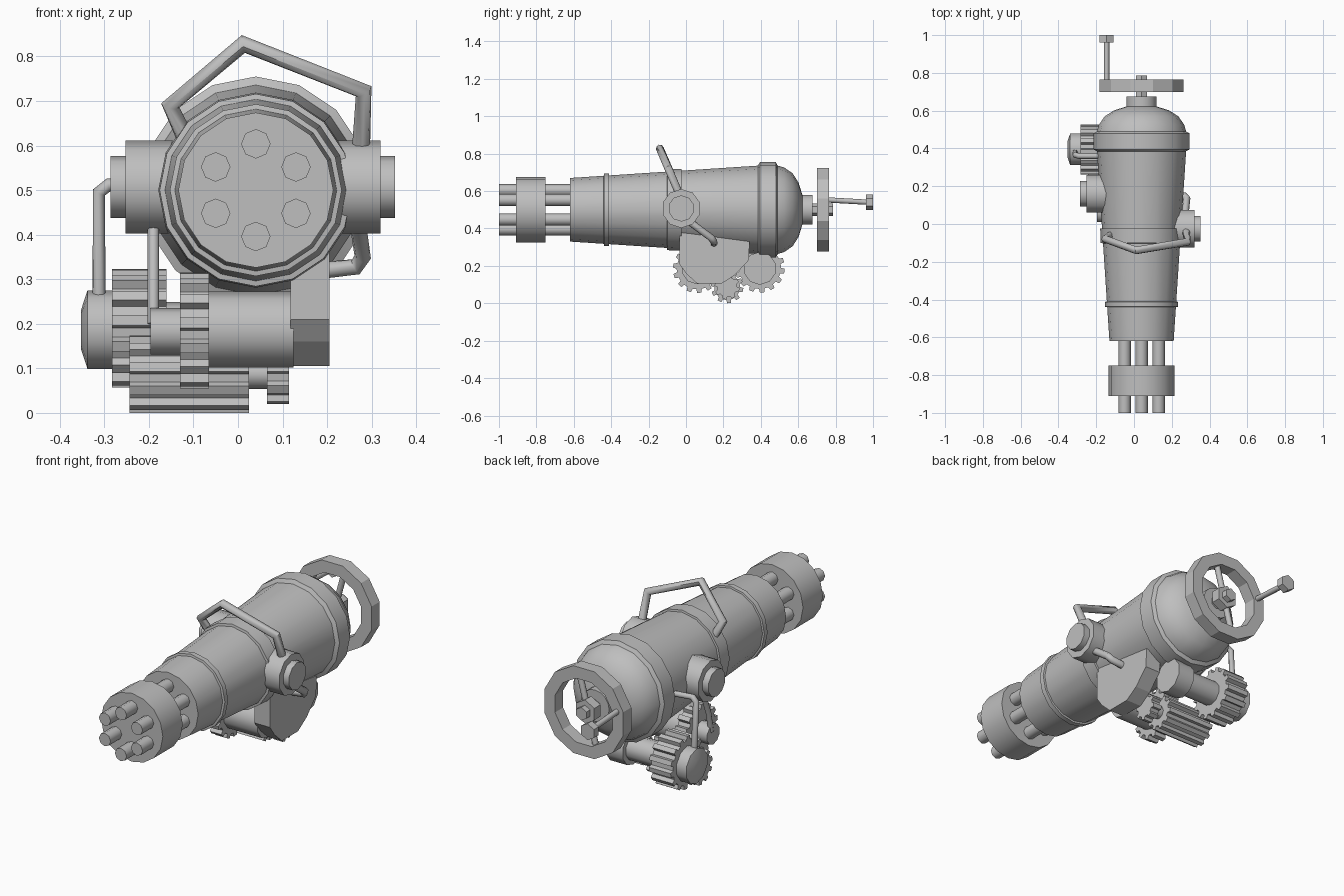
import bpy, bmesh, math
from mathutils import Vector, Matrix

if "Cube" in bpy.data.objects:
    bpy.data.objects.remove(bpy.data.objects["Cube"])

grey = bpy.data.materials.new("plain_grey")
grey.diffuse_color = (0.52, 0.52, 0.52, 1)
grey.use_nodes = True
grey.node_tree.nodes["Principled BSDF"].inputs["Base Color"].default_value = grey.diffuse_color
CX, CZ = 0.04, 0.5          # main barrel axis


def finish(name, bm, smooth=46):
    """Fix normals, mark sharp edges and link the mesh."""
    bmesh.ops.recalc_face_normals(bm, faces=bm.faces)
    for f in bm.faces:
        f.smooth = smooth > 0
    for e in bm.edges:
        e.smooth = e.calc_face_angle(3.0) < math.radians(smooth)
    me = bpy.data.meshes.new(name)
    bm.to_mesh(me)
    bm.free()
    me.materials.append(grey)
    ob = bpy.data.objects.new(name, me)
    bpy.context.collection.objects.link(ob)
    return ob


def place(axis, u, v, t):
    """Axis 'y': u=x, v=z.  Axis 'x': u=y, v=z."""
    return Vector((u, t, v)) if axis == 'y' else Vector((t, u, v))


def loft(name, loops, closed=False, smooth=46):
    """Skin a list of equally long point loops."""
    bm = bmesh.new()
    rings = [[bm.verts.new(p) for p in lp] for lp in loops]
    n = len(rings[0])
    pairs = list(zip(rings, rings[1:])) + ([(rings[-1], rings[0])] if closed else [])
    for a, b in pairs:
        for i in range(n):
            j = (i + 1) % n
            bm.faces.new((a[i], a[j], b[j], b[i]))
    if not closed:
        bm.faces.new(rings[0])
        bm.faces.new(rings[-1])
    return finish(name, bm, smooth)


def lathe(name, axis, u, v, profile, sides=16, closed=False, smooth=46, turn=0.0):
    """Turn a (radius, position) profile; first corner points up."""
    loops = []
    for r, t in profile:
        angs = [math.pi / 2 + turn + math.tau * i / sides for i in range(sides)]
        loops.append([place(axis, u + r * math.cos(a), v + r * math.sin(a), t) for a in angs])
    return loft(name, loops, closed, smooth)


def gear(name, y, z, x0, x1, r, depth, teeth):
    """Spur gear along x with tapered teeth."""
    outline = []
    for i in range(teeth):
        for f, rad in ((0.0, r - depth), (0.4, r - depth), (0.5, r), (0.9, r)):
            a = math.tau * (i + f) / teeth
            outline.append((y + rad * math.cos(a), z + rad * math.sin(a)))
    loft(name, [[place('x', u, v, x) for u, v in outline] for x in (x0, x1)], smooth=0)


def tube(name, pts, radius):
    """Bent round pipe."""
    cu = bpy.data.curves.new(name, 'CURVE')
    cu.dimensions = '3D'
    cu.bevel_depth, cu.bevel_resolution, cu.use_fill_caps = radius, 2, True
    sp = cu.splines.new('POLY')
    sp.points.add(len(pts) - 1)
    for p, co in zip(sp.points, pts):
        p.co = (*co, 1)
    tmp = bpy.data.objects.new(name + "_path", cu)
    bpy.context.collection.objects.link(tmp)
    bpy.context.view_layer.update()
    me = bpy.data.meshes.new_from_object(tmp.evaluated_get(bpy.context.evaluated_depsgraph_get()))
    bpy.data.objects.remove(tmp)
    bm = bmesh.new()
    bm.from_mesh(me)
    bmesh.ops.remove_doubles(bm, verts=bm.verts, dist=0.0005)
    finish(name, bm, 50)


# Tapered body with rear collar, dome and end cap
lathe("body", 'y', CX, CZ, [
    (0.17, -0.62), (0.236, 0.385), (0.255, 0.395), (0.255, 0.48), (0.236, 0.49),
    (0.226, 0.525), (0.195, 0.57), (0.145, 0.602), (0.08, 0.622), (0.08, 0.675)])
lathe("front_band", 'y', CX, CZ, [(0.17, -0.442), (0.193, -0.438), (0.193, -0.412), (0.17, -0.408)])
lathe("middle_band", 'y', CX, CZ, [(0.19, -0.105), (0.216, -0.1), (0.219, -0.025), (0.19, -0.02)])

# Barrel cluster
lathe("muzzle_drum", 'y', CX, CZ, [(0.174, -0.91), (0.174, -0.75)])
for i in range(6):
    a = math.pi / 2 + i * math.pi / 3
    lathe("barrel_%d" % (i + 1), 'y', CX + 0.104 * math.cos(a), CZ + 0.104 * math.sin(a),
          [(0.033, -1.0), (0.033, -0.6)], 8)

# Crank wheel: rim, shaft, hub, spokes and hand grip
lathe("wheel_rim", 'y', CX, CZ, [(0.23, 0.70), (0.23, 0.765), (0.168, 0.765), (0.168, 0.70)],
      12, True, 0, math.pi / 12)
lathe("wheel_shaft", 'y', CX, CZ, [(0.033, 0.66), (0.033, 0.785)], 6, smooth=0)
lathe("wheel_hub", 'y', CX, CZ, [(0.06, 0.705), (0.06, 0.755)], 6, smooth=0)
for i, deg in enumerate((75, 255)):
    a = math.radians(deg)
    tube("spoke_%d" % (i + 1), [(CX + r * math.cos(a), 0.732, CZ + r * math.sin(a))
                                for r in (0.03, 0.19)], 0.015)
tube("grip_rod", [(-0.145, 0.75, 0.553), (-0.145, 0.98, 0.54)], 0.014)
lathe("grip_head", 'y', -0.145, 0.54, [(0.042, 0.962), (0.042, 1.0)], 6, smooth=0)

# Side bosses with stepped caps
lathe("right_boss", 'x', -0.025, 0.507,
      [(0.104, 0.12), (0.104, 0.32), (0.07, 0.32), (0.07, 0.352)], 10)
lathe("left_boss", 'x', 0.16, 0.507,
      [(0.104, -0.05), (0.104, -0.252), (0.07, -0.252), (0.07, -0.286)], 10)

# Carrying handle and bent pipes
tube("carry_handle", [(-0.11, -0.05, 0.60), (-0.152, -0.08, 0.69), (0.012, -0.14, 0.828),
                      (0.282, -0.095, 0.722), (0.275, -0.03, 0.57)], 0.021)
tube("brace_pipe", [(0.265, 0.0, 0.45), (0.28, 0.135, 0.35), (0.265, 0.15, 0.328), (0.19, 0.15, 0.32)], 0.019)
tube("rear_pipe", [(-0.16, 0.36, 0.50), (-0.29, 0.36, 0.512), (-0.312, 0.365, 0.495),
                   (-0.312, 0.38, 0.25)], 0.015)
tube("front_pipe", [(-0.19, 0.14, 0.43), (-0.19, 0.09, 0.30), (-0.19, 0.07, 0.20)], 0.013)

# Gearbox plate hanging under the body
plate = [(-0.035, 0.38), (0.34, 0.33), (0.335, 0.23), (0.26, 0.15), (0.19, 0.105),
         (0.06, 0.105), (0.0, 0.16), (-0.035, 0.21)]
loft("gearbox_plate", [[(x, y, z) for y, z in plate] for x in (0.118, 0.205)], smooth=0)

# Rear gear with shaft and domed hub
gear("rear_gear", 0.395, 0.19, -0.283, -0.16, 0.133, 0.02, 14)
lathe("rear_shaft", 'x', 0.395, 0.187,
      [(0.062, -0.17), (0.062, 0.02), (0.088, 0.02), (0.088, 0.115)], 10)
lathe("rear_hub", 'x', 0.395, 0.187,
      [(0.088, -0.27), (0.088, -0.338), (0.045, -0.352)], 10)

# Front gear with shaft and hub
gear("front_gear", 0.06, 0.185, -0.13, -0.065, 0.13, 0.02, 14)
lathe("front_shaft", 'x', 0.06, 0.187, [(0.085, -0.08), (0.085, 0.125)], 10)
lathe("front_hub", 'x', 0.06, 0.183, [(0.052, -0.196), (0.052, -0.12)], 10)

# Long pinion between the gears, with end gear
gear("pinion", 0.22, 0.087, -0.243, 0.025, 0.087, 0.018, 10)
lathe("pinion_axle", 'x', 0.22, 0.087, [(0.033, 0.02), (0.033, 0.07)], 8)
gear("pinion_end_gear", 0.22, 0.088, 0.065, 0.115, 0.068, 0.014, 8)
